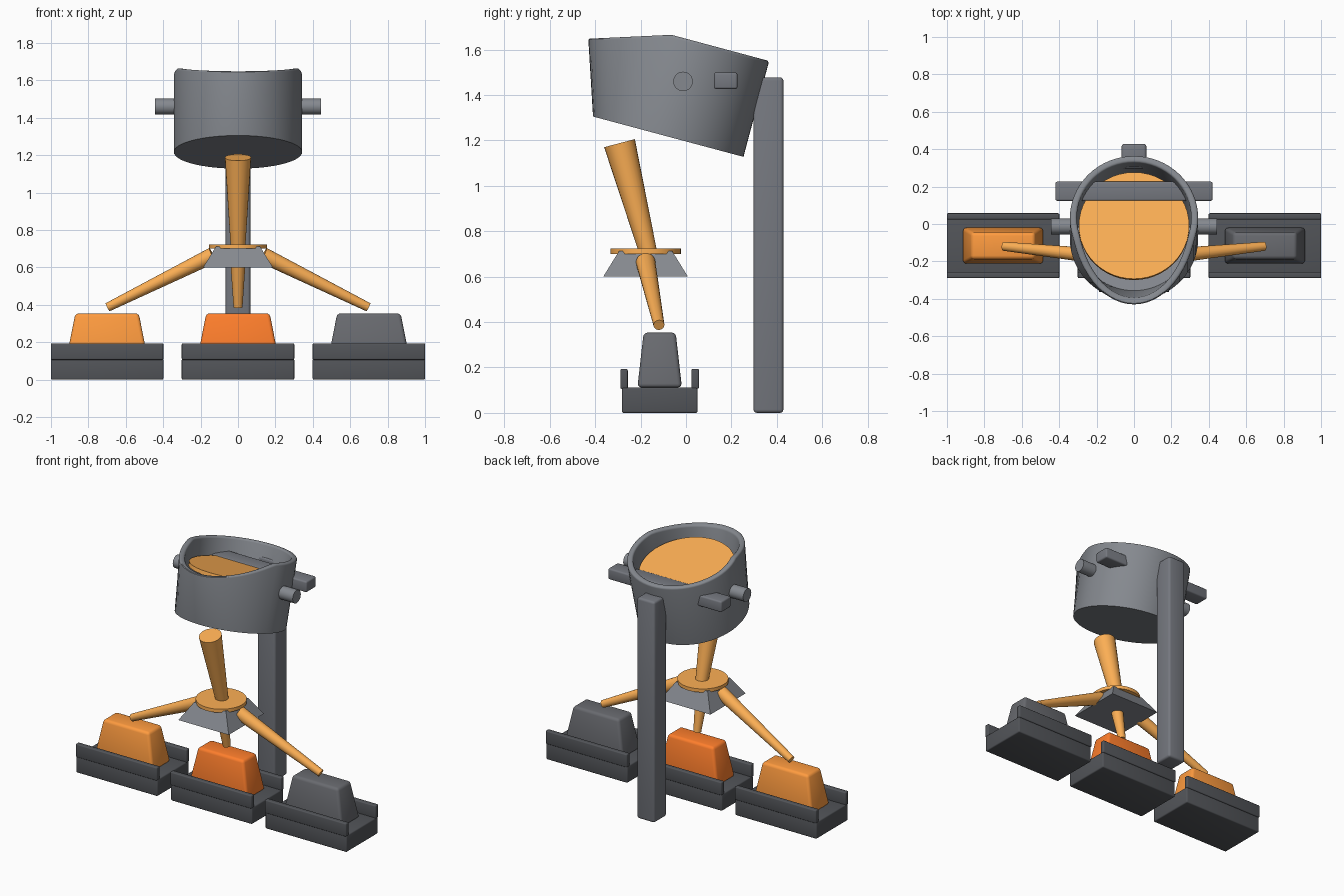
import bpy, bmesh, math
from mathutils import Vector, Matrix

if "Cube" in bpy.data.objects:
    bpy.data.objects.remove(bpy.data.objects["Cube"])


def material(name, rgb):
    m = bpy.data.materials.new(name)
    m.diffuse_color = (*rgb, 1)
    m.use_nodes = True
    m.node_tree.nodes["Principled BSDF"].inputs["Base Color"].default_value = m.diffuse_color
    return m


MOLTEN = material("molten", (0.98, 0.43, 0.09))
WARM = material("warm_ingot", (1.0, 0.33, 0.05))
HOT = material("hot_ingot", (1.0, 0.21, 0.025))
STEEL = material("steel", (0.235, 0.25, 0.275))
FRAME = material("frame_steel", (0.18, 0.19, 0.215))
IRON = material("dark_iron", (0.085, 0.09, 0.1))
COLD = material("cold_ingot", (0.14, 0.145, 0.16))


def finish(name, bm, mat=None, matrix=None):
    """Turn a bmesh into a scene object with smooth-by-angle shading."""
    bmesh.ops.recalc_face_normals(bm, faces=bm.faces[:])
    me = bpy.data.meshes.new(name)
    bm.to_mesh(me)
    bm.free()
    ob = bpy.data.objects.new(name, me)
    bpy.context.collection.objects.link(ob)
    if matrix:
        ob.matrix_world = matrix
    if mat:
        me.materials.append(mat)
    bpy.ops.object.select_all(action='DESELECT')
    ob.select_set(True)
    bpy.context.view_layer.objects.active = ob
    bpy.ops.object.shade_smooth_by_angle(angle=math.radians(35))
    return ob


def block(name, center, size, mat=None, bevel=0.0, top=(1, 1)):
    """Box, optionally tapered at the top, with rounded edges."""
    bm = bmesh.new()
    bmesh.ops.create_cube(bm, size=1)
    for v in bm.verts:
        k = top if v.co.z > 0 else (1, 1)
        v.co = Vector((v.co.x * size[0] * k[0], v.co.y * size[1] * k[1], v.co.z * size[2])) + Vector(center)
    if bevel:
        bmesh.ops.bevel(bm, geom=bm.edges[:], offset=bevel, segments=3, profile=0.5, affect='EDGES')
    return finish(name, bm, mat)


def rod(name, a, b, ra, rb, mat=None, sides=24, matrix=None):
    """Round bar or cone from point a to point b."""
    a, b = Vector(a), Vector(b)
    d = b - a
    place = Matrix.Translation((a + b) / 2) @ d.to_track_quat('Z', 'Y').to_matrix().to_4x4()
    bm = bmesh.new()
    bmesh.ops.create_cone(bm, cap_ends=True, segments=sides, radius1=ra, radius2=rb,
                          depth=d.length, matrix=place)
    return finish(name, bm, mat, matrix)


# Tilted ladle with a pulled-out pouring lip
PIVOT = (0, -0.013, 1.46)
TILT = Matrix.Translation(PIVOT) @ Matrix.Rotation(math.radians(-15), 4, 'X')
N = 64


def ring(bm, r, z, lip):
    verts = []
    for i in range(N):
        a = 2 * math.pi * i / N
        f = max(0, (-math.sin(a) - 0.31) / 0.69) * lip
        verts.append(bm.verts.new((r * math.cos(a), r * math.sin(a) - 0.11 * f, z - 0.108 * f)))
    return verts


bm = bmesh.new()
rings = [ring(bm, 0.343, -0.252, 0), ring(bm, 0.343, 0.185, 1),
         ring(bm, 0.306, 0.185, 1), ring(bm, 0.302, -0.2, 0)]
for lo, hi in zip(rings, rings[1:]):
    for i in range(N):
        j = (i + 1) % N
        bm.faces.new((lo[i], lo[j], hi[j], hi[i]))
bm.faces.new(rings[0])
bm.faces.new(rings[3])
rim = [bm.edges.get((r[i], r[(i + 1) % N])) for r in rings[1:3] for i in range(N)]
bmesh.ops.bevel(bm, geom=rim, offset=0.012, segments=3, profile=0.5, affect='EDGES')
finish("ladle", bm, STEEL, TILT)

# Melt surface inside the ladle
rod("ladle_melt", (0, -0.014, 0.045), (0, -0.014, 0.07), 0.295, 0.295, MOLTEN, 48, TILT)

# Side pivots, carrying bar and rear post
for s, side in ((-1, "left"), (1, "right")):
    rod(f"pivot_pin_{side}", (s * 0.31, -0.013, 1.46), (s * 0.444, -0.013, 1.46), 0.043, 0.043, STEEL)
block("support_bar", (0, 0.175, 1.463), (0.84, 0.103, 0.073), FRAME, bevel=0.01)
block("rear_post", (0, 0.363, 0.739), (0.132, 0.132, 1.478), FRAME, bevel=0.015)

# Main pour into the distributor
rod("main_stream", (0, -0.293, 1.188), (0, -0.166, 0.705), 0.07, 0.039, MOLTEN)
rod("distributor_melt", (0, -0.178, 0.70), (0, -0.178, 0.723), 0.155, 0.155, MOLTEN, 40)
block("distributor", (0, -0.178, 0.656), (0.373, 0.373, 0.112), STEEL, top=(0.63, 0.63))

# Three moulds, each with tray, rails, ingot and its own stream
for s, label, mat in ((-1, "left", WARM), (0, "middle", HOT), (1, "right", COLD)):
    x, y = 0.7 * s, -0.116
    block(f"tray_{label}", (x, y, 0.056), (0.602, 0.333, 0.113), IRON, bevel=0.008)
    for k, where in ((-1, "front"), (1, "back")):
        block(f"rail_{where}_{label}", (x, y + k * 0.157, 0.15), (0.602, 0.033, 0.088), IRON, bevel=0.007)
    block(f"ingot_{label}", (x, y, 0.233), (0.435, 0.196, 0.242), mat, bevel=0.018, top=(0.78, 0.72))
    rod(f"stream_{label}", (0.135 * s, -0.178, 0.665), (0.697 * s, -0.119, 0.387), 0.043, 0.024, MOLTEN, 20)
